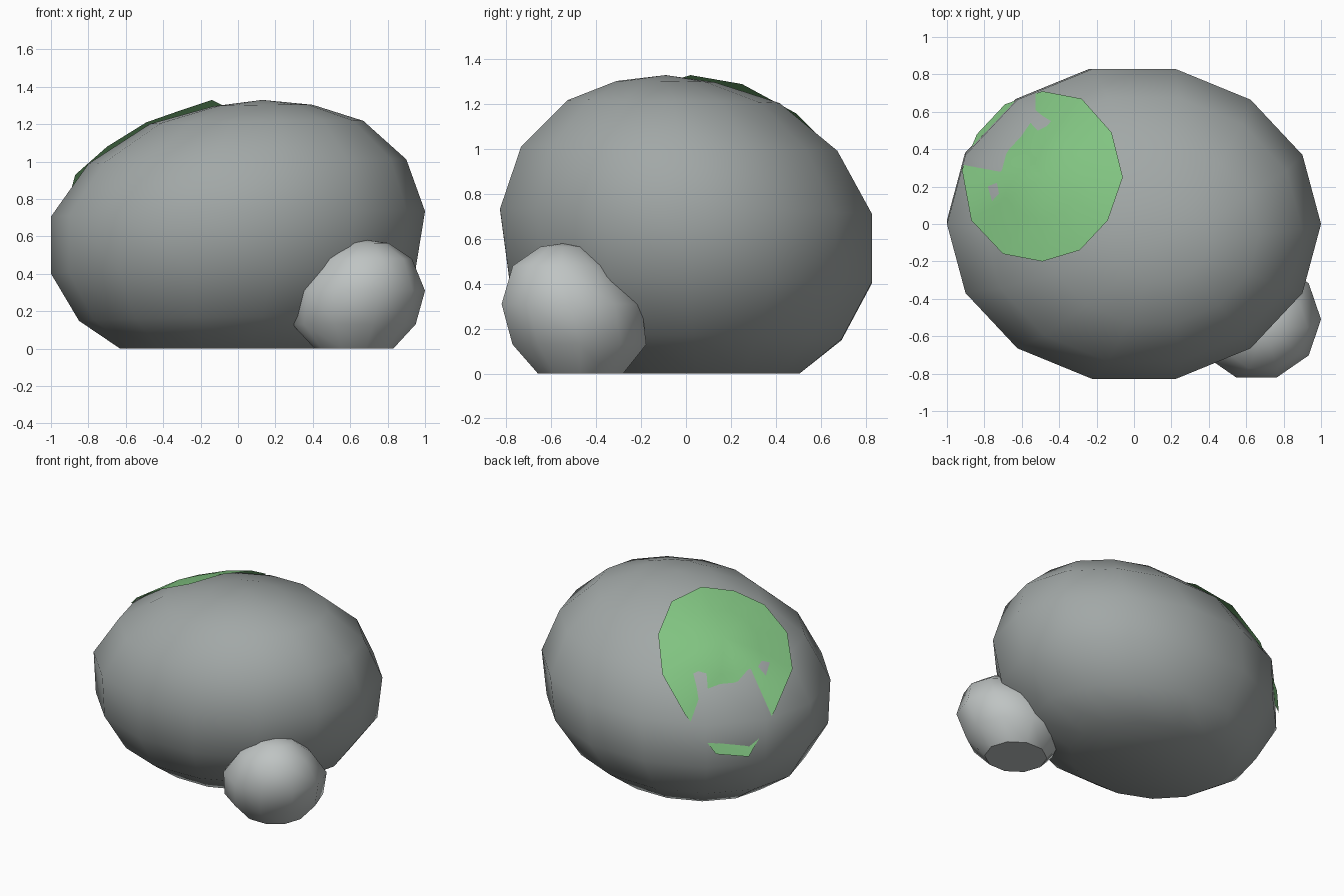
import bpy, bmesh, math
from mathutils import Vector
from mathutils.bvhtree import BVHTree

if "Cube" in bpy.data.objects:
    bpy.data.objects.remove(bpy.data.objects["Cube"])


def make_object(name, bm, color):
    mesh = bpy.data.meshes.new(name)
    bm.to_mesh(mesh)
    bm.free()
    obj = bpy.data.objects.new(name, mesh)
    bpy.context.collection.objects.link(obj)
    mat = bpy.data.materials.new(name + "_colour")
    mat.diffuse_color = (*color, 1)
    mat.use_nodes = True
    mat.node_tree.nodes["Principled BSDF"].inputs["Base Color"].default_value = mat.diffuse_color
    mesh.materials.append(mat)
    return obj


def bridge(bm, a, b):
    n = len(a)
    for i in range(n):
        bm.faces.new((a[i], a[(i + 1) % n], b[(i + 1) % n], b[i]))


def fan(bm, tip, ring):
    n = len(ring)
    for i in range(n):
        bm.faces.new((tip, ring[i], ring[(i + 1) % n]))


def stone(pole, rings, sides, squash, tilt, sharp_base):
    """Stack of elliptical rings (z, radius, centre x, centre y) with a flat base."""
    bm = bmesh.new()
    loops = []
    for z, r, cx, cy in rings:
        loop = []
        for i in range(sides):
            a = 2 * math.pi * i / sides
            x, y = r * math.cos(a), squash * r * math.sin(a)
            h = z + tilt * (x - y) if z > 0 else 0
            loop.append(bm.verts.new((cx + x, cy + y, max(h, 0))))
        loops.append(loop)
    fan(bm, bm.verts.new(pole), loops[0])
    for a, b in zip(loops, loops[1:]):
        bridge(bm, a, b)
    base = bm.faces.new(loops[-1])
    bmesh.ops.recalc_face_normals(bm, faces=bm.faces)
    for f in bm.faces:
        f.smooth = True
    base.smooth = not sharp_base
    return bm


# Large boulder, leaning slightly
big = stone((0.13, -0.09, 1.33),
            [(1.30, 0.265, 0.135, -0.09), (1.21, 0.57, 0.10, -0.055),
             (1.00, 0.85, 0.05, -0.03), (0.72, 1.0, 0.0, 0.0),
             (0.415, 0.975, -0.025, 0.02), (0.16, 0.80, -0.05, 0.03),
             (0.0, 0.55, -0.08, 0.05)], 14, 0.85, 0.014, False)
surface = BVHTree.FromBMesh(big)
make_object("large_boulder", big, (0.36, 0.39, 0.385))

# Small stone at the front right
small = stone((0.69, -0.55, 0.58),
              [(0.565, 0.11, 0.695, -0.55), (0.48, 0.24, 0.69, -0.555),
               (0.31, 0.345, 0.655, -0.51), (0.13, 0.33, 0.62, -0.475),
               (0.0, 0.21, 0.62, -0.47)], 10, 0.95, 0.0, True)
make_object("small_stone", small, (0.52, 0.55, 0.545))

# Moss sheet draped over the back left shoulder
outline = [(-0.06, 0.25, 1.29), (-0.12, 0.49, 1.16), (-0.28, 0.67, 0.98),
           (-0.49, 0.71, 0.76), (-0.69, 0.64, 0.50), (-0.84, 0.48, 0.46),
           (-0.92, 0.29, 0.75), (-0.87, 0.02, 0.93), (-0.70, -0.16, 1.08),
           (-0.49, -0.20, 1.21), (-0.29, -0.14, 1.28), (-0.14, 0.02, 1.33)]


def drape(x, y, lift):
    hit = surface.ray_cast(Vector((x, y, 3)), Vector((0, 0, -1)))[0]
    return (x, y, hit.z + lift)


mx, my = -0.49, 0.25
bm = bmesh.new()
edge = [bm.verts.new(p) for p in outline]
mid = [bm.verts.new(drape((x + mx) / 2, (y + my) / 2, 0.022)) for x, y, z in outline]
fan(bm, bm.verts.new(drape(mx, my, 0.03)), mid)
bridge(bm, edge, mid)
for f in bm.faces:
    f.smooth = True
    f.normal_update()
    if f.normal.z < 0:
        f.normal_flip()
make_object("moss_patch", bm, (0.22, 0.55, 0.22))
